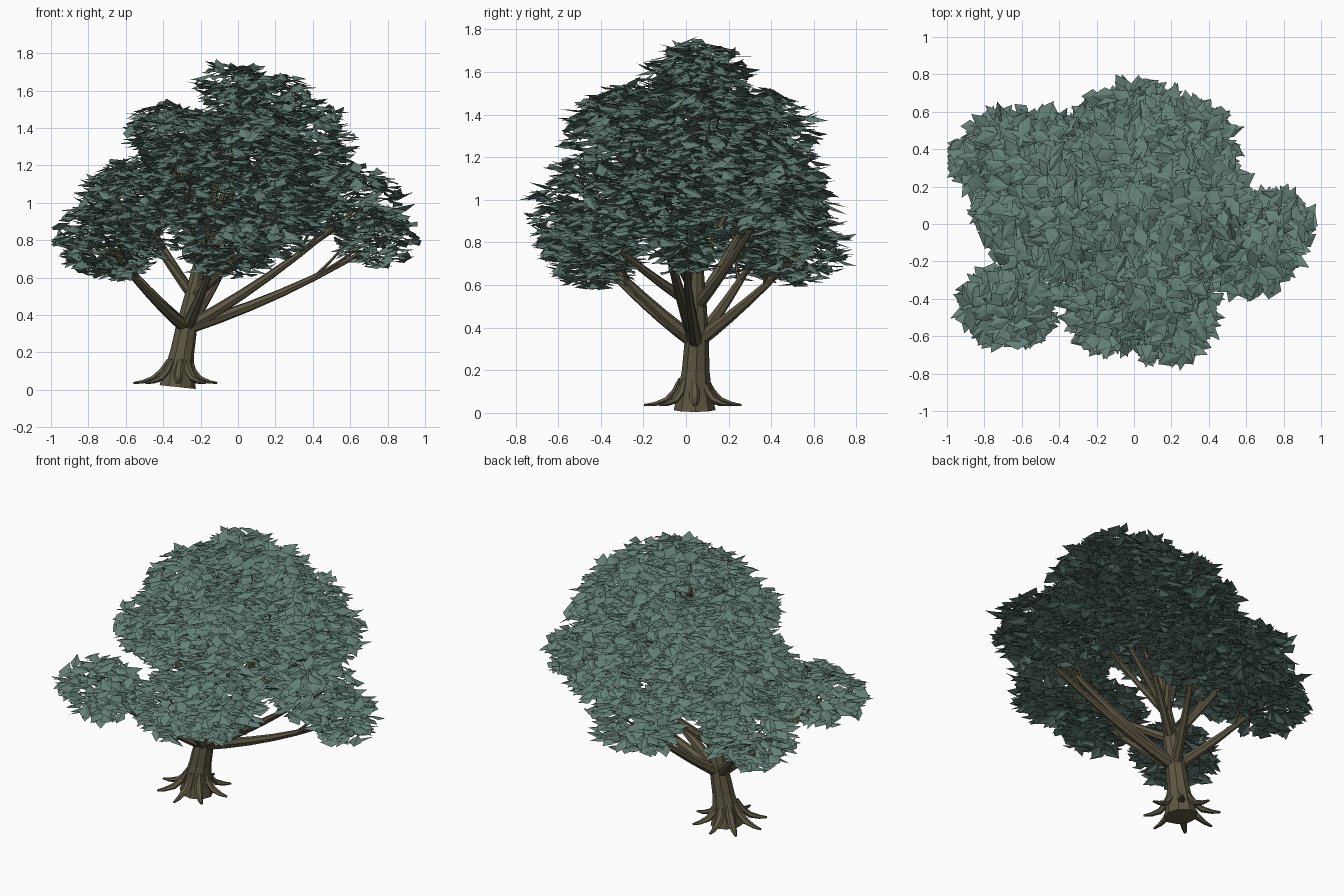
import bpy, bmesh, math, random
from mathutils import Vector

if "Cube" in bpy.data.objects:
    bpy.data.objects.remove(bpy.data.objects["Cube"])

random.seed(7)

def material(name, rgb):
    m = bpy.data.materials.new(name)
    m.diffuse_color = (*rgb, 1)
    m.use_nodes = True
    m.node_tree.nodes["Principled BSDF"].inputs["Base Color"].default_value = m.diffuse_color
    return m

bark = material("bark", (0.11, 0.095, 0.055))
green = material("leaf_green", (0.13, 0.22, 0.185))

def finish(bm, name, mat):
    me = bpy.data.meshes.new(name)
    bm.to_mesh(me)
    bm.free()
    me.materials.append(mat)
    ob = bpy.data.objects.new(name, me)
    bpy.context.collection.objects.link(ob)
    return ob

def tube(bm, pts, radii, sides=8, flat=1.0):
    """Faceted tapering tube through the points."""
    pts = [Vector(p) for p in pts]
    rings = []
    for i, (p, r) in enumerate(zip(pts, radii)):
        t = (pts[min(i + 1, len(pts) - 1)] - pts[max(i - 1, 0)]).normalized()
        ref = Vector((0.31, 0.95, 0.02)) if pts[-1].z - pts[0].z > 0.5 else Vector((0, 0, 1))
        u = t.cross(ref).normalized()
        v = t.cross(u)
        rings.append([bm.verts.new(p + r * (math.cos(a) * u + flat * math.sin(a) * v))
                      for a in (2 * math.pi * k / sides for k in range(sides))])
    for a, b in zip(rings, rings[1:]):
        for k in range(sides):
            bm.faces.new((a[k], a[(k + 1) % sides], b[(k + 1) % sides], b[k]))
    bm.faces.new(rings[0][::-1])
    bm.faces.new(rings[-1])
    bmesh.ops.recalc_face_normals(bm, faces=bm.faces)

def bezier(a, b, c, n=6):
    a, b, c = Vector(a), Vector(b), Vector(c)
    return [(1 - t) ** 2 * a + 2 * t * (1 - t) * b + t * t * c for t in (i / n for i in range(n + 1))]

# Leaning trunk
bm = bmesh.new()
tube(bm, [(-0.325, 0.04, 0.015), (-0.318, 0.04, 0.08), (-0.30, 0.045, 0.2), (-0.275, 0.05, 0.34),
          (-0.24, 0.05, 0.5), (-0.205, 0.05, 0.68), (-0.16, 0.05, 0.95)],
     [0.10, 0.085, 0.066, 0.058, 0.048, 0.033, 0.02], 9)
for v in bm.verts:
    v.co.z = max(v.co.z, 0)
finish(bm, "trunk", bark)

# Flared roots around the base
bm = bmesh.new()
for k in range(8):
    a = 2 * math.pi * (k + 0.1) / 8 + random.uniform(-0.1, 0.1)
    end = 0.225 * random.uniform(0.98, 1.04)
    prof = [(0.06, 0.16), (0.085, 0.1), (0.125, 0.06), (0.18, 0.042), (end, 0.037)]
    tube(bm, [(-0.34 + 0.03 * (z / 0.17) + r * math.cos(a), 0.035 + r * math.sin(a), z) for r, z in prof],
         [0.015, 0.025, 0.024, 0.016, 0.008], 6, 0.7)
finish(bm, "roots", bark)

# Leaf clusters: centre, radii, fork level of the limb that carries it (None = filler)
low, mid, high = (-0.275, 0.045, 0.33), (-0.24, 0.05, 0.5), (-0.205, 0.05, 0.66)
clusters = [
    ((-0.67, -0.43, 0.77), (0.27, 0.22, 0.18), low),
    ((-0.10, -0.43, 0.82), (0.27, 0.26, 0.21), low),
    ((0.18, -0.46, 0.95), (0.27, 0.28, 0.26), mid),
    ((0.74, -0.01, 0.81), (0.22, 0.19, 0.16), low),
    ((0.62, -0.13, 1.00), (0.27, 0.25, 0.21), low),
    ((-0.69, 0.35, 0.82), (0.28, 0.26, 0.21), low),
    ((-0.54, 0.34, 1.05), (0.28, 0.28, 0.20), mid),
    ((-0.57, 0.03, 1.02), (0.27, 0.26, 0.20), mid),
    ((-0.02, 0.53, 0.79), (0.28, 0.24, 0.19), low),
    ((0.29, 0.40, 1.06), (0.25, 0.27, 0.23), mid),
    ((-0.37, 0.08, 1.38), (0.23, 0.36, 0.16), high),
    ((0.35, 0.10, 1.34), (0.26, 0.34, 0.22), high),
    ((0.04, -0.28, 1.29), (0.32, 0.30, 0.24), high),
    ((-0.02, 0.34, 1.30), (0.30, 0.28, 0.23), high),
    ((-0.30, -0.10, 1.15), (0.24, 0.22, 0.20), high),
    ((0.16, 0.05, 1.56), (0.26, 0.25, 0.15), high),
    ((-0.02, 0.06, 1.63), (0.21, 0.20, 0.13), high),
    ((-0.26, 0.38, 1.03), (0.24, 0.22, 0.20), None),
    ((0.20, 0.48, 0.98), (0.22, 0.22, 0.20), None),
    ((-0.20, 0.26, 1.30), (0.24, 0.26, 0.20), None),
    ((0.12, -0.28, 1.40), (0.24, 0.22, 0.16), None),
    ((0.38, 0.02, 1.12), (0.22, 0.28, 0.17), None),
]

# Limbs sweep from the forks into the clusters, then split into twigs
bm = bmesh.new()
for c, r, fork in clusters:
    if fork is None:
        continue
    f, c = Vector(fork), Vector(c)
    end = c - Vector((0, 0, 0.2 * r[2]))
    ctrl = f.lerp(end, 0.5)
    ctrl.z -= 0.07 * (end - f).xy.length
    path = bezier(f, ctrl, end)
    thick = {low: 0.036, mid: 0.03, high: 0.025}[fork]
    tube(bm, path, [thick * (1 - 0.75 * i / 6) for i in range(7)], 7)
    for k in range(3):
        a = k * math.pi / 1.5 + random.random()
        tip = c + Vector((0.6 * r[0] * math.cos(a), 0.6 * r[1] * math.sin(a), 0.3 * r[2]))
        s = path[4]
        tube(bm, bezier(s, s.lerp(tip, 0.5) - Vector((0, 0, 0.02)), tip, 3), [0.01, 0.008, 0.006, 0.003], 5)
finish(bm, "limbs", bark)

# Folded, pointed leaves, nearly level, scattered through each cluster
bm = bmesh.new()
for c, r, fork in clusters:
    c = Vector(c)
    for i in range(int(6000 * (r[0] * r[1] * r[2]) ** (2 / 3))):
        d = Vector((random.gauss(0, 1), random.gauss(0, 1), random.gauss(0, 1))).normalized()
        d *= random.uniform(0.2, 1) ** 0.4
        p = c + Vector((d.x * r[0], d.y * r[1], d.z * r[2]))
        yaw = math.atan2(d.y, d.x) + random.gauss(0, 0.8)
        slope = random.gauss(-0.12, 0.24)
        fwd = Vector((math.cos(yaw), math.sin(yaw), slope)).normalized()
        side = Vector((-math.sin(yaw), math.cos(yaw), random.gauss(0, 0.2))).normalized()
        L, W = random.uniform(0.045, 0.08), random.uniform(0.028, 0.046)
        drop = Vector((0, 0, -random.uniform(0.002, 0.014)))
        co = [p - fwd * L, p + side * W + drop, p + fwd * L, p - side * W + drop]
        for q in co:
            q.x = max(-1, min(0.99, q.x))
            q.y = max(-0.8, min(0.8, q.y))
            q.z = min(1.77, q.z)
        a, b, t, e = (bm.verts.new(q) for q in co)
        bm.faces.new((a, t, b))
        bm.faces.new((a, e, t))
for f in bm.faces:
    f.normal_update()
    if f.normal.z < 0:
        f.normal_flip()
finish(bm, "foliage", green)
